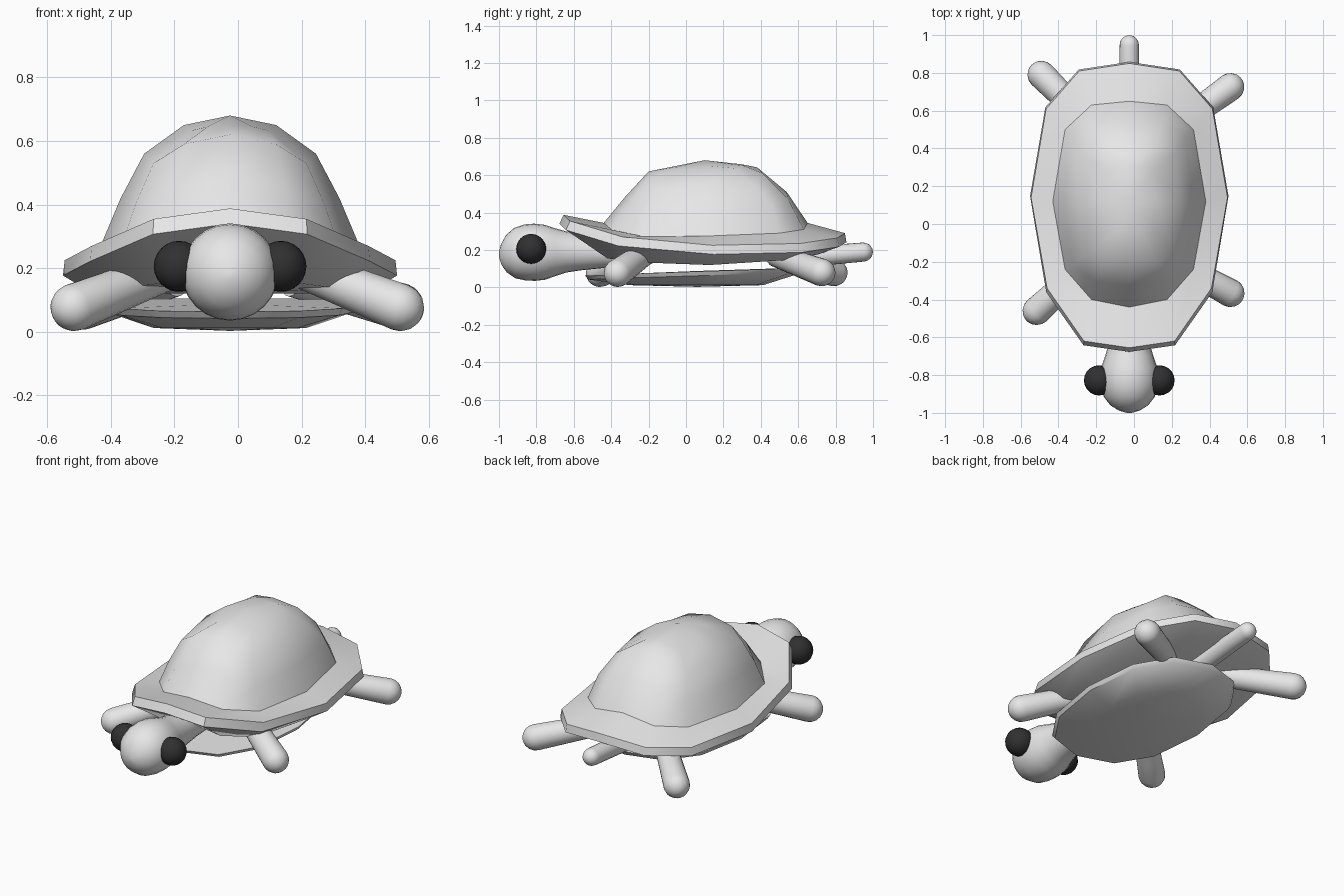
import bpy, bmesh, math
from mathutils import Vector

if "Cube" in bpy.data.objects:
    bpy.data.objects.remove(bpy.data.objects["Cube"])

CX = -0.025  # body centre line


def material(name, rgb):
    m = bpy.data.materials.new(name)
    m.diffuse_color = (*rgb, 1.0)
    m.use_nodes = True
    m.node_tree.nodes["Principled BSDF"].inputs["Base Color"].default_value = m.diffuse_color
    return m


GREY = material("plain_grey", (0.8, 0.8, 0.8))
BLACK = material("eye_black", (0.03, 0.03, 0.03))


def finish(name, bm, mat, angle):
    bmesh.ops.recalc_face_normals(bm, faces=bm.faces)
    mesh = bpy.data.meshes.new(name)
    bm.to_mesh(mesh)
    bm.free()
    mesh.materials.append(mat)
    ob = bpy.data.objects.new(name, mesh)
    bpy.context.collection.objects.link(ob)
    bpy.ops.object.select_all(action='DESELECT')
    ob.select_set(True)
    bpy.context.view_layer.objects.active = ob
    bpy.ops.object.shade_smooth_by_angle(angle=math.radians(angle))
    return ob


def loft(name, rings, start, end, mat, angle=50):
    """Skin closed rings of points, closing each end with a fan to a point."""
    bm = bmesh.new()
    rows = [[bm.verts.new(p) for p in r] for r in rings]
    n = len(rows[0])
    for a, b in zip(rows, rows[1:]):
        for i in range(n):
            j = (i + 1) % n
            bm.faces.new((a[i], a[j], b[j], b[i]))
    for row, tip in ((rows[0], start), (rows[-1], end)):
        v = bm.verts.new(tip)
        for i in range(n):
            bm.faces.new((row[i], row[(i + 1) % n], v))
    return finish(name, bm, mat, angle)


def mirrored(half):
    """Turn seven front-to-back points into a symmetric twelve-point ring."""
    right = [(CX + x, y, z) for x, y, z in half]
    left = [(CX - x, y, z) for x, y, z in half[-2:0:-1]]
    return right + left


def tube(name, stations, mat=GREY, sides=20):
    """Round tube through (centre, radius) stations; end radii are above zero."""
    axis = (stations[-1][0] - stations[0][0]).normalized()
    u = axis.cross(Vector((0, 0, 1))).normalized()
    v = axis.cross(u)
    rings = []
    for c, r in stations:
        rings.append([c + (u * math.cos(t) + v * math.sin(t)) * r
                      for t in (2 * math.pi * i / sides for i in range(sides))])
    return loft(name, rings, stations[0][0], stations[-1][0], mat, 60)


def limb(name, root, tip, r_root, r_tip):
    """Tapered limb with a rounded end; tip is the centre of the rounding."""
    root, tip = Vector(root), Vector(tip)
    axis = (tip - root).normalized()
    st = [(root.lerp(tip, k), r_root + (r_tip - r_root) * k) for k in (0, 0.35, 0.7)]
    for d in (0, 20, 40, 60, 75, 86):
        a = math.radians(d)
        st.append((tip + axis * r_tip * math.sin(a), r_tip * math.cos(a)))
    return tube(name, st)


# Shell: underside, rim, groove, dome side and crown rings
under = [(0, -.45, .2), (.2, -.42, .155), (.35, -.28, .135), (.43, .13, .12),
         (.37, .52, .145), (.22, .7, .175), (0, .75, .19)]
rim = [(0, -.655, .388), (.24, -.62, .355), (.435, -.34, .27), (.52, .14, .225),
       (.44, .61, .235), (.265, .81, .265), (0, .85, .29)]
groove = [(0, -.44, .345), (.2, -.40, .31), (.34, -.24, .275), (.405, .12, .275),
          (.34, .5, .29), (.2, .63, .31), (0, .65, .345)]
shoulder = [(0, -.2, .62), (.145, -.2, .59), (.24, -.17, .53), (.27, .12, .56),
            (.24, .37, .54), (.14, .41, .61), (0, .38, .642)]
crown = [(0, -.05, .65), (.07, -.04, .645), (.125, 0, .632), (.145, .12, .65),
         (.125, .28, .635), (.07, .31, .65), (0, .3, .658)]
rim_low = [(x * 1.01, y + (0.008 if y > 0 else -0.022), z - 0.048) for x, y, z in rim]
middle = []
for a, b in zip(groove, shoulder):
    m = (Vector(a) + Vector(b)) / 2
    bulge = 0.04 if m.y > 0.3 else 0.005
    middle.append((m.x * 1.02, m.y + (bulge * 0.6 if m.y > 0.3 else -0.005), m.z + bulge * 0.4))
loft("shell", [mirrored(h) for h in (under, rim_low, rim, groove, middle, shoulder, crown)],
     (CX, .12, .12), (CX, .1, .68), GREY, 42)

# Belly plate: shallow twelve-sided dish
def dish_ring(scale, z_of):
    ring = []
    for i in range(12):
        t = 2 * math.pi * i / 12
        s, c = math.sin(t), math.cos(t)
        x = 0.4 * math.copysign(abs(s) ** 0.85, s) * scale
        y = 0.055 - 0.595 * math.copysign(abs(c) ** 0.85, c) * scale
        ring.append((CX + x, y, z_of(c)))
    return ring

loft("belly_plate", [dish_ring(0.6, lambda c: 0.012),
                     dish_ring(0.97, lambda c: 0.062 - 0.02 * c),
                     dish_ring(1.0, lambda c: 0.085 - 0.022 * c)],
     (CX, .06, .003), (CX, .06, .088), GREY, 40)

# Head and neck
profile = [(-1.0, .175, .012), (-.988, .176, .055), (-.96, .18, .1), (-.915, .184, .135),
           (-.86, .187, .15), (-.81, .188, .153), (-.755, .188, .147), (-.7, .189, .128),
           (-.64, .19, .11), (-.56, .19, .098), (-.45, .19, .087), (-.25, .19, .08)]
tube("head", [(Vector((CX, y, z)), r) for y, z, r in profile], sides=24)

# Eyes
for side, label in ((-1, "left"), (1, "right")):
    bm = bmesh.new()
    bmesh.ops.create_uvsphere(bm, u_segments=20, v_segments=12, radius=0.08)
    bmesh.ops.translate(bm, verts=bm.verts, vec=(CX + side * 0.16, -.828, .206))
    finish(label + "_eye", bm, BLACK, 60)

# Legs
limb("front_left_leg", (-.2, -.17, .2), (-.515, -.46, .077), .06, .075)
limb("front_right_leg", (.17, -.18, .21), (.51, -.365, .077), .06, .075)
limb("rear_left_leg", (-.2, .5, .17), (-.49, .79, .08), .06, .074)
limb("rear_right_leg", (.17, .48, .17), (.51, .725, .08), .06, .074)

# Tail
limb("tail", (CX, .5, .15), (CX, .948, .189), .055, .051)
